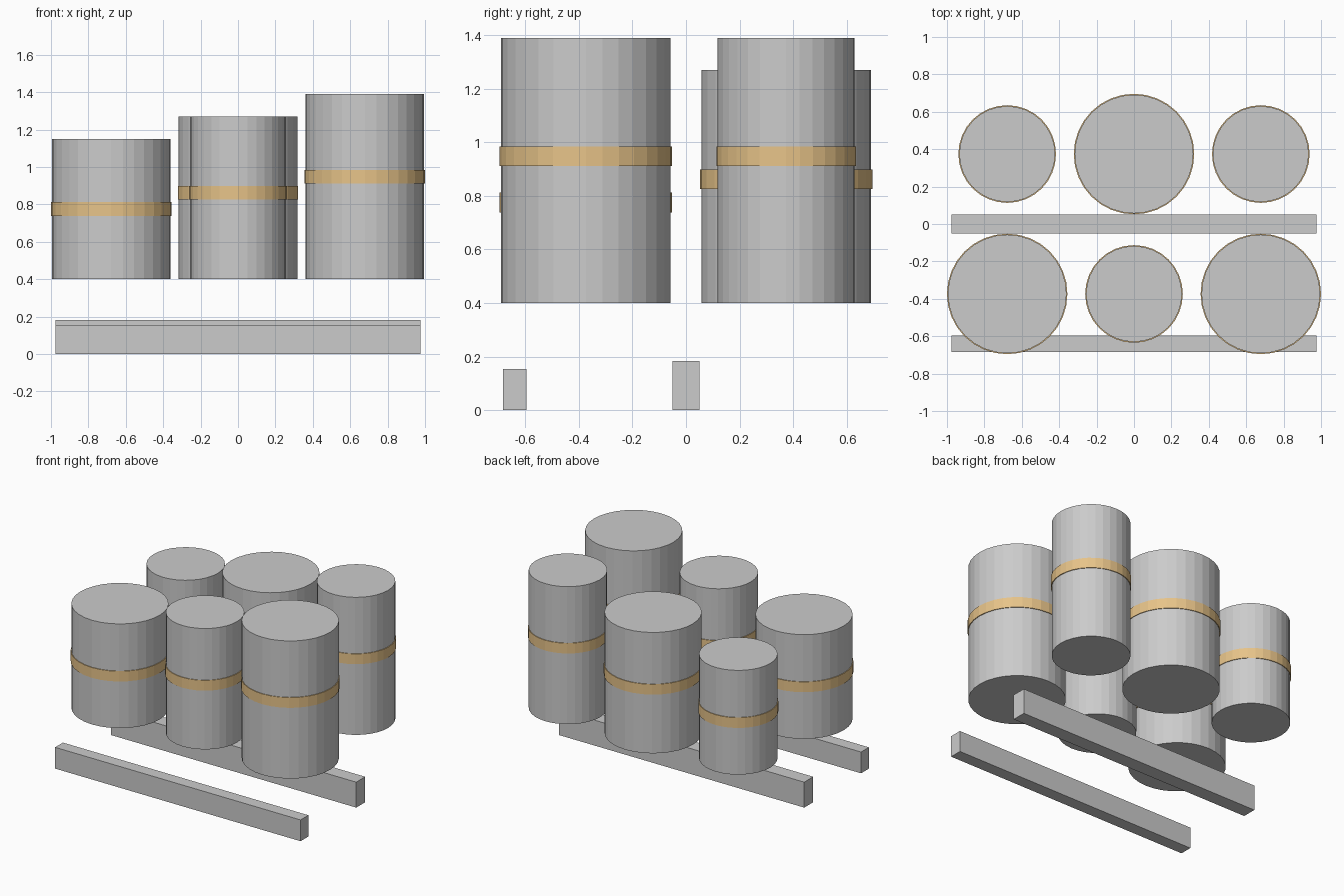
import bpy

if "Cube" in bpy.data.objects:
    bpy.data.objects.remove(bpy.data.objects["Cube"])

SIDES = 32
BASE_Z = 0.40

band_mat = bpy.data.materials.new("band_orange")
band_mat.diffuse_color = (0.80, 0.55, 0.25, 1.0)
band_mat.use_nodes = True
band_mat.node_tree.nodes["Principled BSDF"].inputs["Base Color"].default_value = band_mat.diffuse_color


def cylinder(name, x, y, radius, z0, z1, mat=None):
    bpy.ops.mesh.primitive_cylinder_add(
        vertices=SIDES, radius=radius, depth=z1 - z0, location=(x, y, (z0 + z1) / 2))
    ob = bpy.context.object
    ob.name = name
    if mat:
        ob.data.materials.append(mat)
    return ob


def box(name, x0, x1, y0, y1, z0, z1):
    bpy.ops.mesh.primitive_cube_add(
        size=1, location=((x0 + x1) / 2, (y0 + y1) / 2, (z0 + z1) / 2))
    ob = bpy.context.object
    ob.name = name
    ob.scale = (x1 - x0, y1 - y0, z1 - z0)
    bpy.ops.object.transform_apply(location=False, rotation=False, scale=True)
    return ob


# Drums: wide and narrow ones alternate, each column taller than the last
columns = [("left", -0.678, 1.15, 0.775),
           ("middle", 0.0, 1.27, 0.862),
           ("right", 0.678, 1.39, 0.948)]
for row, (row_name, y) in enumerate([("front", -0.374), ("back", 0.374)]):
    for col, (col_name, x, top, band_z) in enumerate(columns):
        radius = 0.317 if (row + col) % 2 == 0 else 0.256
        label = f"{row_name}_{col_name}"
        cylinder(f"drum_{label}", x, y, radius, BASE_Z, top)
        # Thin raised band around the drum
        cylinder(f"band_{label}", x, y, radius + 0.005,
                 band_z - 0.037, band_z + 0.037, band_mat)

# Long rails on the ground
box("front_rail", -0.977, 0.977, -0.684, -0.595, 0.0, 0.153)
box("middle_rail", -0.977, 0.977, -0.051, 0.051, 0.0, 0.183)
